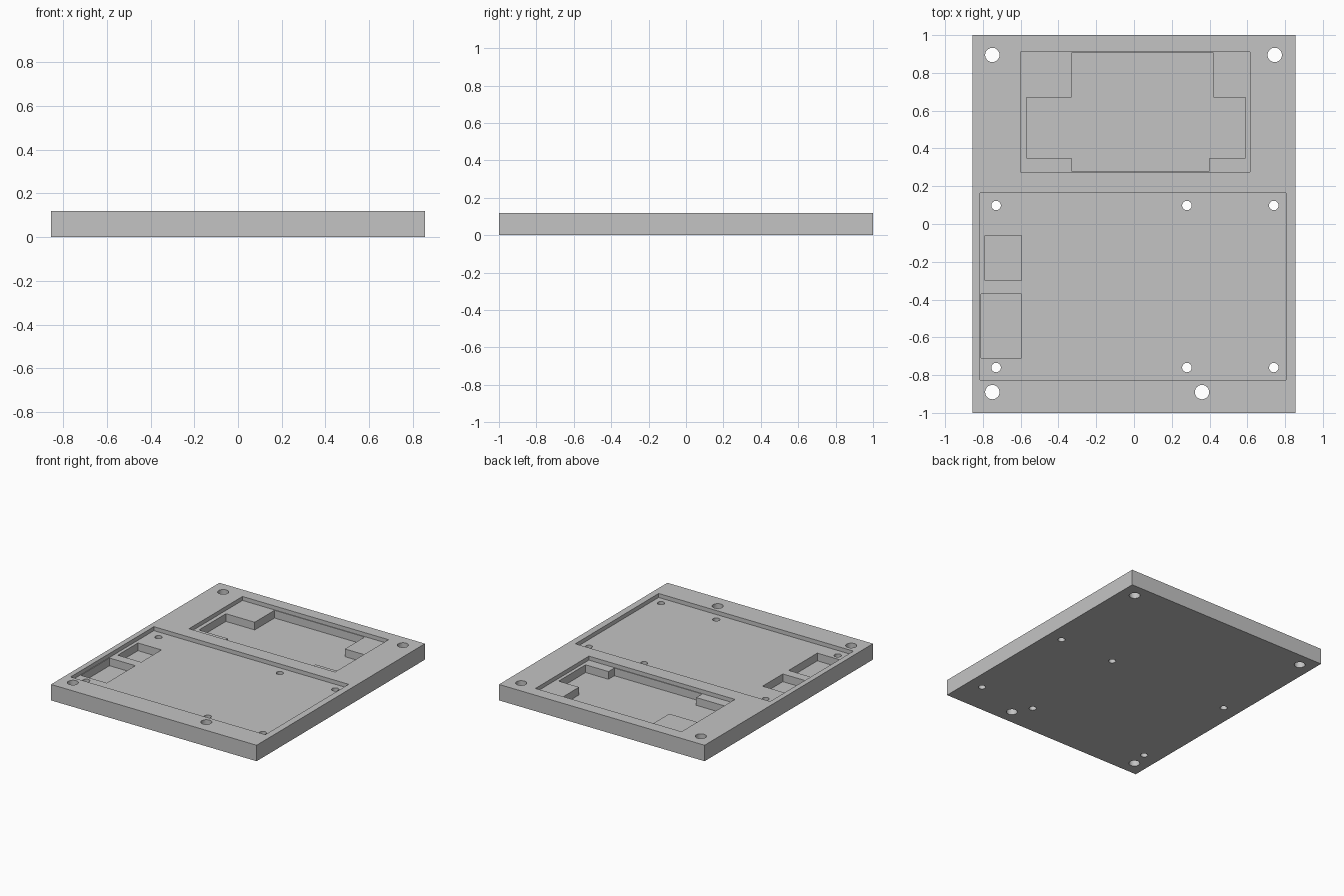
import bpy, bmesh, math

cube = bpy.data.objects.get("Cube")
if cube:
    bpy.data.objects.remove(cube, do_unlink=True)

TOP = 0.12
RIM = 0.09      # shallow recess floor
DEEP = 0.032    # deep pocket floor

grey = bpy.data.materials.new("plain grey")
grey.use_nodes = True
colour = (0.55, 0.55, 0.55, 1)
grey.diffuse_color = colour
grey.node_tree.nodes["Principled BSDF"].inputs["Base Color"].default_value = colour


def prism(name, outline, z0, z1):
    """Extrude a counter-clockwise outline from z0 to z1."""
    bm = bmesh.new()
    base = bm.faces.new([bm.verts.new((x, y, z0)) for x, y in outline])
    top = bmesh.ops.extrude_face_region(bm, geom=[base])["geom"]
    verts = [v for v in top if isinstance(v, bmesh.types.BMVert)]
    bmesh.ops.translate(bm, vec=(0, 0, z1 - z0), verts=verts)
    bmesh.ops.recalc_face_normals(bm, faces=bm.faces)
    mesh = bpy.data.meshes.new(name)
    bm.to_mesh(mesh)
    bm.free()
    mesh.materials.append(grey)
    obj = bpy.data.objects.new(name, mesh)
    bpy.context.collection.objects.link(obj)
    return obj


def rect(x0, x1, y0, y1):
    return [(x0, y0), (x1, y0), (x1, y1), (x0, y1)]


def circle(x, y, r, n=32):
    return [(x + r * math.cos(math.tau * i / n), y + r * math.sin(math.tau * i / n))
            for i in range(n)]


def cut(target, name, outline, floor):
    """Cut a pocket down to the floor height, or a hole when it is below zero."""
    cutter = prism(name, outline, floor, TOP + 0.1)
    cutter.hide_render = True
    mod = target.modifiers.new(name, 'BOOLEAN')
    mod.operation = 'DIFFERENCE'
    mod.solver = 'EXACT'
    mod.object = cutter
    bpy.ops.object.modifier_apply(modifier=mod.name)
    bpy.data.objects.remove(cutter, do_unlink=True)


# Base plate
plate = prism("mounting_plate", rect(-0.855, 0.855, -1, 1), 0, TOP)
bpy.context.view_layer.objects.active = plate
plate.select_set(True)

# Shallow recesses
cut(plate, "board_recess", rect(-0.815, 0.805, -0.825, 0.165), RIM)
cut(plate, "module_recess", rect(-0.6, 0.615, 0.275, 0.91), RIM)

# Deep stepped pocket inside the module recess
stepped = [(-0.33, 0.28), (0.4, 0.28), (0.4, 0.35), (0.59, 0.35),
           (0.59, 0.67), (0.42, 0.67), (0.42, 0.905), (-0.33, 0.905),
           (-0.33, 0.67), (-0.57, 0.67), (-0.57, 0.35), (-0.33, 0.35)]
cut(plate, "module_pocket", stepped, DEEP)

# Connector pockets inside the board recess
cut(plate, "small_connector_pocket", rect(-0.79, -0.595, -0.3, -0.06), DEEP)
cut(plate, "large_connector_pocket", rect(-0.81, -0.595, -0.71, -0.37), DEEP)

# Plate mounting holes
for x, y in [(-0.75, 0.895), (0.745, 0.895), (-0.75, -0.89), (0.36, -0.89)]:
    cut(plate, "mounting_hole", circle(x, y, 0.038), -0.1)

# Board screw holes
for x in (-0.73, 0.28, 0.74):
    for y in (0.098, -0.76):
        cut(plate, "screw_hole", circle(x, y, 0.025), -0.1)

bpy.ops.object.shade_smooth_by_angle(angle=math.radians(30))
